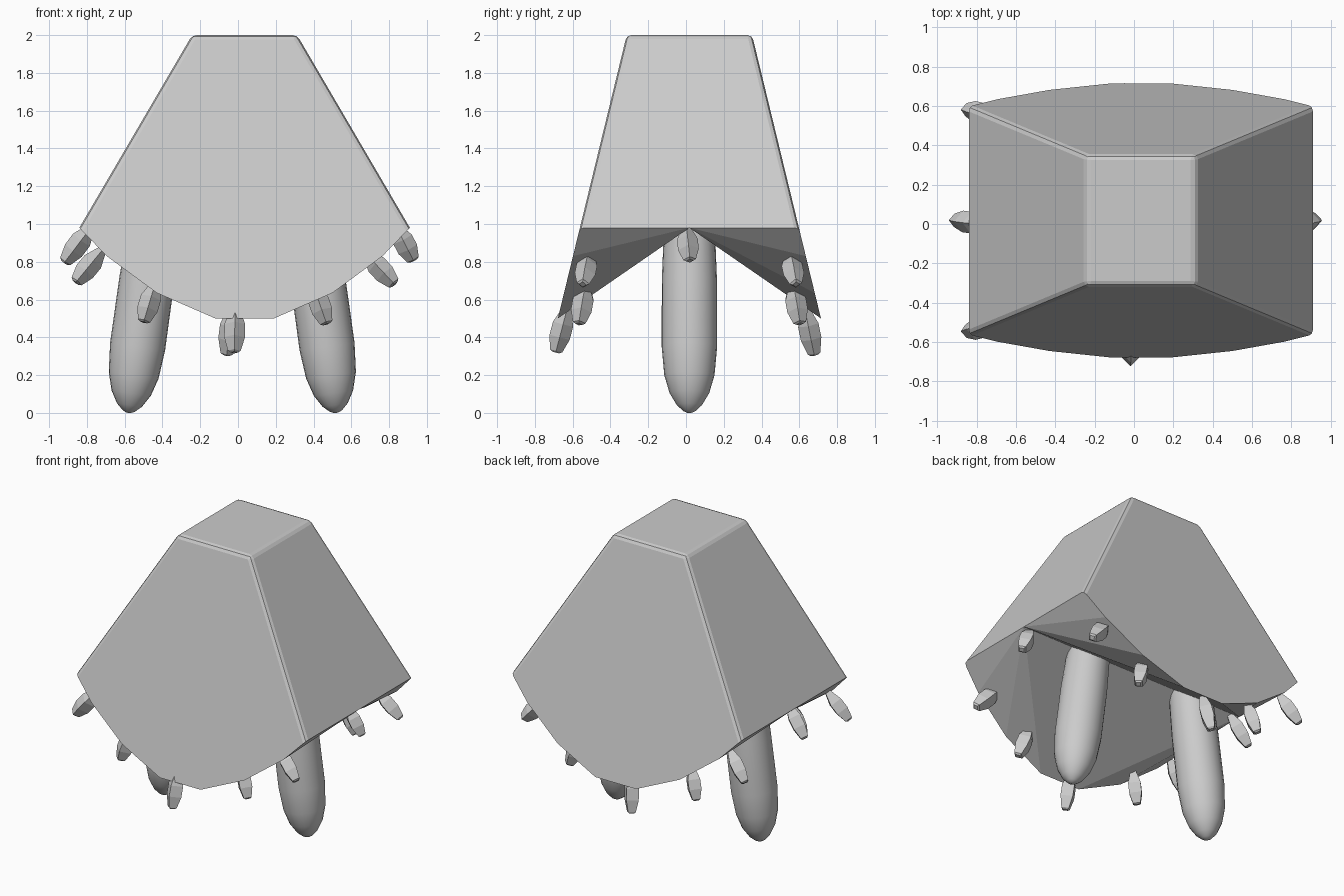
import bpy, bmesh, math
from mathutils import Vector

if "Cube" in bpy.data.objects:
    bpy.data.objects.remove(bpy.data.objects["Cube"])

grey = bpy.data.materials.new("plain grey")
grey.diffuse_color = (0.6, 0.6, 0.6, 1)
grey.use_nodes = True
grey.node_tree.nodes["Principled BSDF"].inputs["Base Color"].default_value = grey.diffuse_color


def finish(bm, name, smooth=None):
    bmesh.ops.recalc_face_normals(bm, faces=bm.faces)
    me = bpy.data.meshes.new(name)
    bm.to_mesh(me)
    bm.free()
    ob = bpy.data.objects.new(name, me)
    bpy.context.collection.objects.link(ob)
    me.materials.append(grey)
    if smooth:
        bpy.ops.object.select_all(action='DESELECT')
        ob.select_set(True)
        bpy.context.view_layer.objects.active = ob
        bpy.ops.object.shade_smooth_by_angle(angle=math.radians(smooth))
    return ob


def spindle(name, base, tip, rings, sides, smooth=None):
    """Round or faceted solid along base->tip; rings = (fraction, radius)."""
    bm = bmesh.new()
    base, tip = Vector(base), Vector(tip)
    d = tip - base
    side = Vector((0, 1, 0)).cross(d).normalized()
    other = d.cross(side).normalized()
    loops = []
    for t, r in rings:
        loops.append([bm.verts.new(base + d * t + r * (
            side * math.cos(math.tau * i / sides) +
            other * math.sin(math.tau * i / sides))) for i in range(sides)])
    for a, b in zip(loops, loops[1:]):
        for i in range(sides):
            j = (i + 1) % sides
            bm.faces.new((a[i], a[j], b[j], b[i]))
    bm.faces.new(loops[0])
    bm.faces.new(loops[-1])
    return finish(bm, name, smooth)


# Hood: tapered block with curved front and back flaps, vaulted underneath
CX, CY = 0.035, 0.018
half_rim = [(0.875, 0.98), (0.73, 0.83), (0.465, 0.635), (0.155, 0.5)]
rim = [(-x, z) for x, z in half_rim] + [(x, z) for x, z in reversed(half_rim)]
bm = bmesh.new()
depth = lambda z: 0.332 + (2 - z) * 0.243
ridge = {s: bm.verts.new((CX + s * 0.875, CY, 0.98)) for s in (-1, 1)}
flaps, tops = {}, {}
for f in (-1, 1):
    flaps[f] = [bm.verts.new((CX + x, CY + f * depth(z), z)) for x, z in rim]
    tops[f] = [bm.verts.new((CX + s * 0.278, CY + f * 0.332, 2)) for s in (-1, 1)]
    bm.faces.new(flaps[f] + tops[f][::-1])
    for i in range(3):
        bm.faces.new((ridge[-1], flaps[f][i], flaps[f][i + 1]))
        bm.faces.new((ridge[1], flaps[f][7 - i], flaps[f][6 - i]))
    bm.faces.new((ridge[-1], flaps[f][3], flaps[f][4], ridge[1]))
for k, s in ((0, -1), (1, 1)):
    e = 0 if k == 0 else 7
    bm.faces.new((tops[-1][k], tops[1][k], flaps[1][e], ridge[s], flaps[-1][e]))
bm.faces.new((tops[-1][0], tops[-1][1], tops[1][1], tops[1][0]))
bmesh.ops.recalc_face_normals(bm, faces=bm.faces)
soft = [e for e in bm.edges if max(v.co.z for v in e.verts) > 1.9]
bmesh.ops.bevel(bm, geom=soft, offset=0.025, segments=2, profile=0.5, affect='EDGES')
finish(bm, "hood")

# Legs: leaning round-ended pegs
leg_rings = [(0, 0.132), (0.33, 0.146), (0.665, 0.147), (0.81, 0.133),
             (0.9, 0.105), (0.96, 0.067), (0.99, 0.033), (1, 0.01)]
for name, s in (("left_leg", -1), ("right_leg", 1)):
    spindle(name, (-0.03 + s * 0.405, 0.018, 1.05),
            (-0.03 + s * 0.55, 0.018, 0.0), leg_rings, 24, 40)

# Claws: small faceted spikes hanging around the rim
claw_rings = [(0, 0.025), (0.35, 0.055), (0.65, 0.055), (0.96, 0.034), (1, 0.02)]
claws = [  # base x, z, tip x, z, base y, tip y (mirrored front to back)
    (-0.72, 0.86, -0.86, 0.69, 0.53, 0.565),
    (-0.44, 0.68, -0.50, 0.48, 0.55, 0.585),
    (0.40, 0.67, 0.47, 0.47, 0.55, 0.585),
    (0.68, 0.84, 0.83, 0.68, 0.53, 0.565),
]
for n, (bx, bz, tx, tz, by, ty) in enumerate(claws):
    for f, word in ((-1, "front"), (1, "back")):
        spindle(f"{word}_claw_{n}", (bx, CY + f * by, bz),
                (tx, CY + f * ty, tz), claw_rings, 4)
spindle("front_claw_middle", (-0.015, -0.63, 0.55), (-0.02, -0.69, 0.32), claw_rings, 4)
spindle("back_claw_middle", (-0.03, 0.63, 0.55), (-0.06, 0.68, 0.305), claw_rings, 4)
spindle("left_claw", (-0.78, 0.0, 0.98), (-0.92, 0.02, 0.795), claw_rings, 4)
spindle("right_claw", (0.84, 0.0, 0.98), (0.93, 0.02, 0.805), claw_rings, 4)
